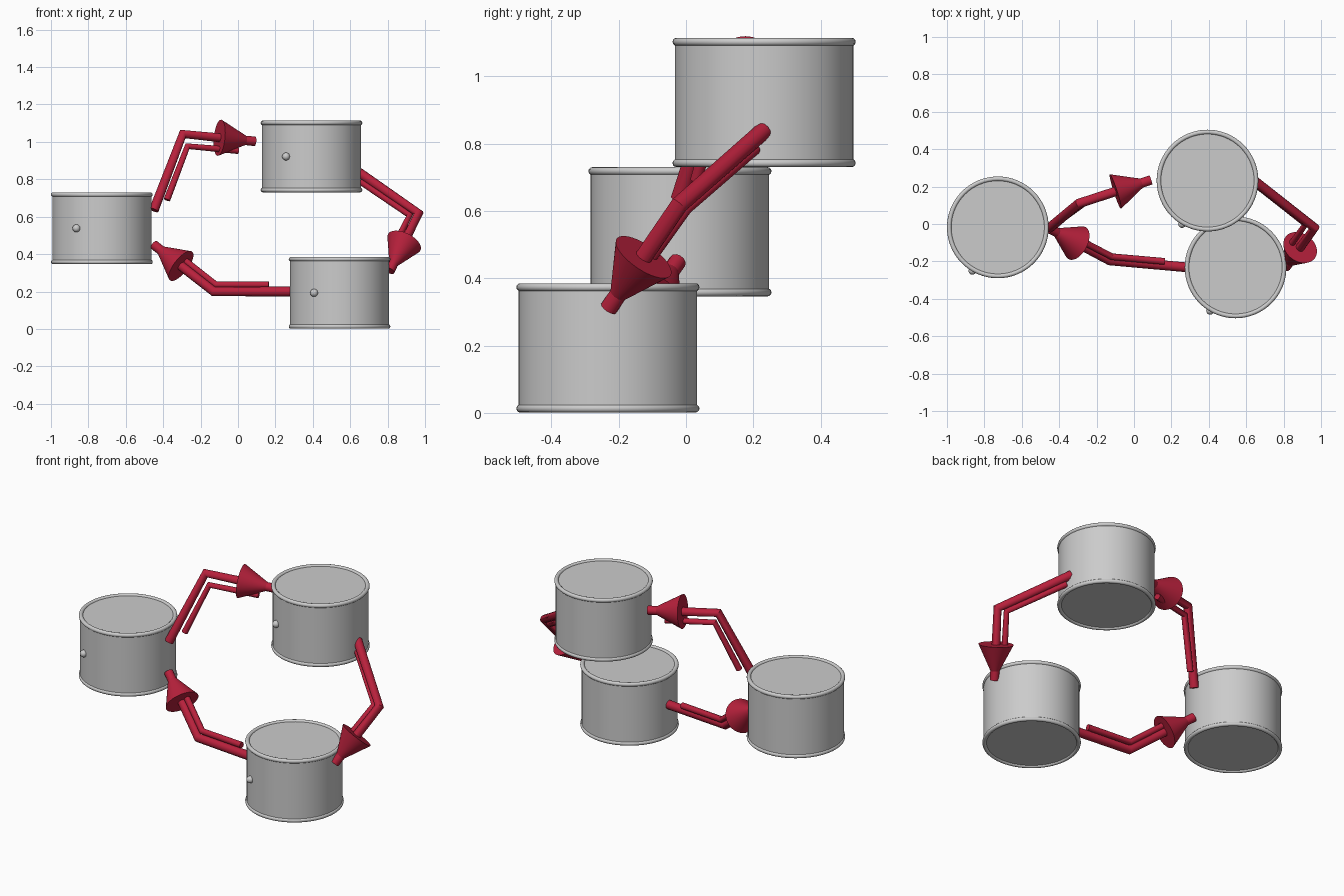
import bpy
from math import radians
from mathutils import Vector

if "Cube" in bpy.data.objects:
    bpy.data.objects.remove(bpy.data.objects["Cube"])

red = bpy.data.materials.new("deep_red")
red.diffuse_color = (0.48, 0.015, 0.045, 1)
red.use_nodes = True
red.node_tree.nodes["Principled BSDF"].inputs["Base Color"].default_value = red.diffuse_color


def finish(name, mat=None):
    ob = bpy.context.object
    ob.name = name
    if mat:
        ob.data.materials.append(mat)
    bpy.ops.object.shade_smooth_by_angle(angle=radians(35))
    return ob


def drum(name, x, y, z):
    # plain cylinder body, rolled rims and a small front bung
    bpy.ops.mesh.primitive_cylinder_add(vertices=64, radius=0.265, depth=0.366,
                                        location=(x, y, z + 0.193))
    finish(name + "_body")
    for label, h in (("bottom", 0.013), ("top", 0.373)):
        bpy.ops.mesh.primitive_torus_add(major_radius=0.26, minor_radius=0.012,
                                         major_segments=64, minor_segments=12,
                                         location=(x, y, z + h))
        finish(f"{name}_{label}_rim")
    bpy.ops.mesh.primitive_uv_sphere_add(segments=20, ring_count=12, radius=0.021,
                                         location=(x - 0.136, y - 0.232, z + 0.193))
    finish(name + "_bung")


def tube(name, pts, r):
    # bent round bar with mitred corner and closed ends
    cu = bpy.data.curves.new(name, 'CURVE')
    cu.dimensions = '3D'
    cu.bevel_depth = r
    cu.bevel_resolution = 4
    cu.use_fill_caps = True
    sp = cu.splines.new('POLY')
    sp.points.add(len(pts) - 1)
    for p, co in zip(sp.points, pts):
        p.co = (*co, 1)
    ob = bpy.data.objects.new(name, cu)
    bpy.context.collection.objects.link(ob)
    bpy.ops.object.select_all(action='DESELECT')
    ob.select_set(True)
    bpy.context.view_layer.objects.active = ob
    bpy.ops.object.convert(target='MESH')
    finish(name, red)


def arrow(name, main, inner):
    tube(name + "_main_bar", main, 0.026)
    tube(name + "_inner_bar", inner, 0.018)
    # cone head sits near the end of the main bar
    end = Vector(main[2])
    d = (end - Vector(main[1])).normalized()
    bpy.ops.mesh.primitive_cone_add(vertices=48, radius1=0.097, radius2=0.024, depth=0.15,
                                    location=end - d * 0.125)
    bpy.context.object.rotation_euler = d.to_track_quat('Z', 'Y').to_euler()
    finish(name + "_head", red)


drum("left_drum", -0.728, -0.018, 0.345)
drum("upper_drum", 0.393, 0.232, 0.729)
drum("lower_drum", 0.543, -0.232, 0.0)

arrow("rising_arrow",
      [(-0.45, -0.02, 0.635), (-0.295, 0.11, 1.042), (0.09, 0.235, 1.003)],
      [(-0.38, 0.03, 0.69), (-0.27, 0.11, 0.977), (0.0, 0.2, 0.953)])
arrow("return_arrow",
      [(0.285, -0.232, 0.2), (-0.13, -0.195, 0.2), (-0.45, -0.025, 0.45)],
      [(0.165, -0.2, 0.236), (-0.118, -0.175, 0.236), (-0.33, -0.065, 0.402)])
arrow("falling_arrow",
      [(0.645, 0.23, 0.838), (0.966, -0.02, 0.618), (0.812, -0.23, 0.31)],
      [(0.66, 0.205, 0.785), (0.918, 0.0, 0.607), (0.825, -0.13, 0.425)])
